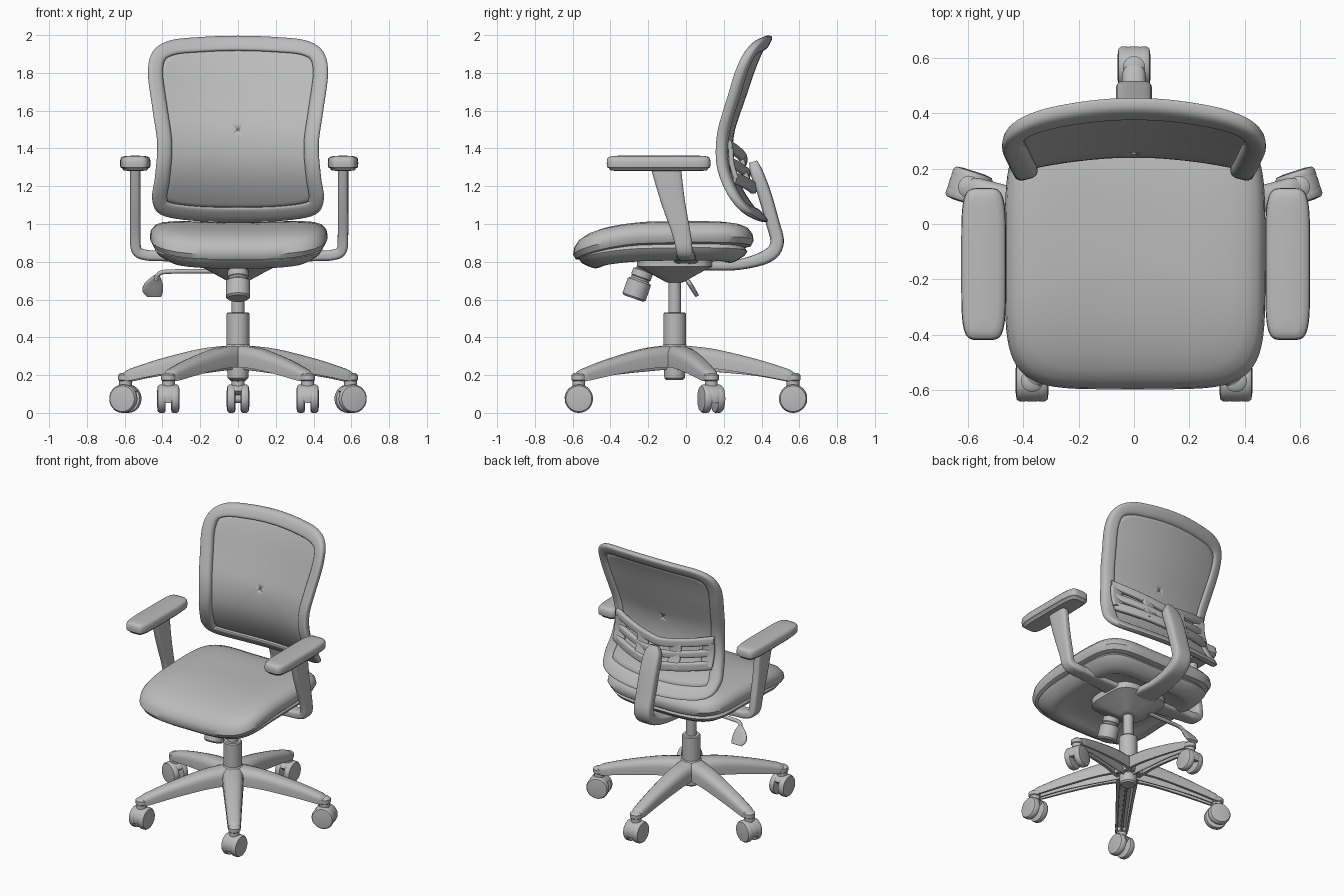
import bpy, bmesh, math
from mathutils import Vector, Matrix

cube = bpy.data.objects.get("Cube")
if cube:
    bpy.data.objects.remove(cube)

grey = bpy.data.materials.new("chair grey")
grey.use_nodes = True
grey.diffuse_color = (0.5, 0.5, 0.5, 1)
grey.node_tree.nodes["Principled BSDF"].inputs["Base Color"].default_value = (0.5, 0.5, 0.5, 1)


def loft(name, rings, caps=True, loop=False):
    """Skin closed rings of points into one smooth mesh."""
    bm = bmesh.new()
    rows = [[bm.verts.new(p) for p in ring] for ring in rings]
    pairs = list(zip(rows, rows[1:])) + ([(rows[-1], rows[0])] if loop else [])
    for a, b in pairs:
        for i in range(len(a)):
            j = (i + 1) % len(a)
            bm.faces.new((a[i], a[j], b[j], b[i]))
    if caps and not loop:
        bm.faces.new(rows[0])
        bm.faces.new(rows[-1])
    bmesh.ops.recalc_face_normals(bm, faces=bm.faces)
    me = bpy.data.meshes.new(name)
    bm.to_mesh(me)
    bm.free()
    me.materials.append(grey)
    ob = bpy.data.objects.new(name, me)
    bpy.context.collection.objects.link(ob)
    return ob


def spline(pts, steps=6, closed=False):
    """Catmull-Rom through points of any dimension."""
    n, out = len(pts), []
    for i in range(n if closed else n - 1):
        idx = [(i + k) % n if closed else min(max(i + k, 0), n - 1) for k in (-1, 0, 1, 2)]
        a, b, c, d = (pts[k] for k in idx)
        for s in range(steps):
            t = s / steps
            out.append([(2*q + (r-p)*t + (2*p-5*q+4*r-w)*t*t + (3*q-p-3*r+w)*t**3) / 2
                        for p, q, r, w in zip(a, b, c, d)])
    return out if closed else out + [list(pts[-1])]


def oval(power=4, count=20):
    """Unit superellipse."""
    out = []
    for i in range(count):
        a = math.tau * (i + 0.5) / count
        c, s = math.cos(a), math.sin(a)
        out.append((math.copysign(abs(c) ** (2 / power), c), math.copysign(abs(s) ** (2 / power), s)))
    return out


def sweep(name, path, side, section=None, steps=6):
    """Path rows are x, y, z, half width along side, half thickness."""
    rows = spline(path, steps)
    side, rings = Vector(side).normalized(), []
    for i, row in enumerate(rows):
        tangent = Vector(rows[min(i + 1, len(rows) - 1)][:3]) - Vector(rows[max(i - 1, 0)][:3])
        up = tangent.cross(side).normalized()
        rings.append([Vector(row[:3]) + side * a * row[3] + up * b * row[4] for a, b in section or oval()])
    return loft(name, rings)


def lathe(name, profile, centre, axis=(0, 0, 1), count=32):
    """Profile rows are radius, distance along axis."""
    m = Matrix.Translation(centre) @ Vector(axis).to_track_quat('Z', 'Y').to_matrix().to_4x4()
    return loft(name, [[m @ Vector((r * a, r * b, h)) for a, b in oval(2, count)] for r, h in profile])


def cushion(name, centre, half, layers, power=5, warp=lambda x, y: 0):
    """Stacked rounded outlines; layers are inset, z."""
    rings = []
    for inset, z in layers:
        ring = []
        for a, b in oval(power, 72):
            x, y = centre[0] + a * (half[0] - inset), centre[1] + b * (half[1] - inset)
            ring.append((x, y, z + warp(x, y)))
        rings.append(ring)
    return loft(name, rings)


# Star base: five channelled legs with twin-wheel casters
CY = -0.06
channel = [(-1, -1), (-1, .1), (-.9, .55), (-.65, .87), (-.3, 1), (.3, 1), (.65, .87), (.9, .55), (1, .1),
           (1, -1), (.7, -1), (.6, .2), (-.6, .2), (-.7, -1)]
for k in range(5):
    ang = math.radians(90 + 72 * k)
    d = Vector((math.cos(ang), math.sin(ang), 0))
    s = Vector((-d.y, d.x, 0))
    hub = Vector((0, CY, 0))

    def along(r, z):
        return tuple(hub + d * r + Vector((0, 0, z)))
    sweep("base_leg", [along(.03, .3) + (.072, .058), along(.2, .287) + (.064, .052),
                       along(.42, .245) + (.052, .042), along(.57, .208) + (.044, .033),
                       along(.61, .196) + (.04, .028), along(.655, .178) + (.025, .014)], s, channel)
    sweep("leg_rib", [along(.04, .27) + (.008, .04), along(.4, .23) + (.008, .03),
                      along(.6, .185) + (.008, .02)], s)
    hubp = Vector(along(.627, 0))
    lathe("caster_stem", [(.034, .1), (.034, .17), (.04, .175), (.04, .2), (.025, .212)], hubp)
    roll = d if abs(d.y) < .5 else Vector((0, math.copysign(1, d.y), 0))
    axle = Vector((-roll.y, roll.x, 0))
    wheel = hubp + Vector((0, 0, .075))
    for sign in (-1, 1):
        lathe("caster_wheel", [(.06, .014), (.073, .018), (.075, .026), (.075, .046), (.068, .056),
                               (.04, .06)], wheel, axle * sign)
    lathe("caster_axle", [(.022, -.03), (.022, .03)], wheel, axle)
    hood = []
    for deg, wide in ((-20, .02), (15, .03), (50, .042), (85, .042), (120, .03), (150, .02)):
        a = math.radians(deg)
        hood.append(tuple(wheel + (roll * math.cos(a) + Vector((0, 0, math.sin(a)))) * .06) + (wide, .016))
    sweep("caster_hood", hood, axle)

# Central column
lathe("base_hub", [(.045, .175), (.055, .185), (.058, .24), (.085, .26), (.085, .33), (.06, .362)], (0, CY, 0))
lathe("column_sleeve", [(.06, .34), (.06, .525), (.054, .532)], (0, CY, 0))
lathe("gas_rod", [(.034, .52), (.034, .72)], (0, CY, 0))

# Tilt mechanism with tension knob and lever
cushion("tilt_mechanism", (0, CY), (.2, .2), [(.16, .69), (.14, .7), (.04, .755), (0, .775), (0, .83)], 4)
lathe("tension_knob", [(.04, -.03), (.04, .03), (.055, .035), (.055, .07), (.05, .075), (.05, .085), (.065, .095),
                       (.065, .18), (.055, .19)], (0, -.215, .785), (0, -.33, -.94))
sweep("lever_rod", [(.1, -.02, .75, .014, .012), (-.1, -.02, .75, .014, .012), (-.36, -.02, .748, .014, .012),
                    (-.42, -.015, .735, .014, .012), (-.435, 0, .7, .014, .012)], (0, 1, 0), oval(2, 12))
sweep("lever_paddle", [(-.43, -.01, .725, .015, .01), (-.445, .015, .69, .045, .012),
                       (-.452, .04, .65, .055, .012), (-.445, .06, .618, .04, .01)], (1, 0, 0), oval(3))


# Seat: hollow lower pan and cushion with a waterfall front
def dip(x, y, drop=.075):
    return .025 * (x / .47) ** 2 - .01 - drop * max(0, (-y - .1) / .5) ** 2


cushion("seat_pan", (.004, -.12), (.47, .47),
        [(.42, .825), (.25, .825), (.17, .822), (.14, .805), (.11, .802), (.08, .815), (.04, .84), (.025, .862),
         (.04, .885), (.3, .885)], warp=lambda x, y: dip(x, y, .05))
cushion("seat_cushion", (.004, -.12), (.471, .478),
        [(.44, .885), (.2, .885), (.05, .88), (.015, .89), (0, .92), (.006, .955), (.03, .985), (.07, 1.002),
         (.13, 1.012), (.2, 1.017), (.28, 1.019), (.36, 1.019), (.44, 1.019)], warp=dip)

# Armrests
for m in (-1, 1):
    ax = m * .55 + .006
    sweep("arm_bracket", [(m * .12, .0, .81, .07, .026), (m * .4, 0, .83, .05, .027), (ax - m * .06, 0, .835, .046, .028),
                          (ax - m * .008, -.008, .86, .044, .028), (ax, -.025, .95, .05, .028),
                          (ax, -.07, 1.12, .065, .028), (ax, -.105, 1.29, .08, .028)], (0, 1, 0))
    cushion("arm_pad", (ax, -.145), (.081, .275),
            [(.07, 1.28), (.02, 1.283), (.012, 1.295), (.002, 1.3), (0, 1.32), (.002, 1.345), (.01, 1.355),
             (.03, 1.36), (.07, 1.362)], 5)

# Backrest: one bent surface carries the frame, mesh panel and lumbar bars
profile = spline([(1.0, .425), (1.1, .342), (1.2, .28), (1.3, .243), (1.4, .235), (1.5, .248),
                  (1.6, .28), (1.7, .315), (1.8, .348), (1.9, .388), (2.0, .438)])


def bend(x, z, off=0):
    z = min(max(z, 1.0), 1.9999)
    for (z0, y0), (z1, y1) in zip(profile, profile[1:]):
        if z <= z1:
            return y0 + (y1 - y0) * (z - z0) / (z1 - z0) - .065 * (x / .47) ** 2 + off


half = [(.2, 1.99), (.36, 1.972), (.45, 1.915), (.477, 1.8), (.452, 1.6), (.428, 1.42), (.44, 1.25),
        (.455, 1.13), (.41, 1.05), (.25, 1.018)]
outline = spline([(0, 1.997)] + half + [(0, 1.01)] + [(-x, z) for x, z in reversed(half)], 5, True)
rings, inner = [], []
for i, (x, z) in enumerate(outline):
    (xa, za), (xb, zb) = outline[i - 1], outline[(i + 1) % len(outline)]
    t = Vector((xb - xa, zb - za)).normalized()
    nx, nz = t.y, -t.x
    ring = []
    for a, b in oval(3, 20):
        px, pz = x + nx * (.04 + a * .04), z + nz * (.04 + a * .04)
        ring.append((px, bend(px, pz, b * .03), pz))
    rings.append(ring)
    inner.append((x + nx * .06, z + nz * .06))
loft("back_frame", rings, loop=True)

panel_rings = []
for f in (1, .92, .8, .65, .5, .35, .2, .08, .002):
    pts = [(x * f, 1.5 + (z - 1.5) * f) for x, z in inner]
    panel_rings.append([(x, bend(x, z, .004), z) for x, z in pts])
panel = loft("mesh_panel", panel_rings, caps=False)
panel.modifiers.new("thickness", 'SOLIDIFY').thickness = .008


def lumbar_off(x):
    return .03 + .04 * (1 - (x / .4) ** 2)


def lumbar_bar(name, ends, height):
    path = []
    for i in range(9):
        x = (i - 4) * .096
        z = ends[1] + (ends[0] - ends[1]) * abs(x / .4) ** 1.3
        path.append((x, bend(x, z, lumbar_off(x)), z, height, .018))
    sweep(name, path, (0, 0, 1), steps=3)


lumbar_bar("upper_lumbar_bar", (1.42, 1.34), .028)
lumbar_bar("middle_lumbar_bar", (1.335, 1.265), .024)
lumbar_bar("lower_lumbar_bar", (1.25, 1.19), .03)
for m in (-1, 1):
    for x, z in ((.13, 1.28), (.35, 1.32)):
        sweep("lumbar_link", [(m * x, bend(x, z + h, lumbar_off(x)), z + h, .045, .014)
                              for h in (-.08, 0, .08)], (1, 0, 0))

# Spine joining the seat mechanism to the backrest
sweep("back_spine", [(0, -.1, .785, .1, .025), (0, .1, .78, .085, .026), (0, .28, .785, .07, .028),
                     (0, .43, .83, .065, .036), (0, .482, .9, .065, .036), (0, .455, 1.02, .065, .036),
                     (0, .415, 1.16, .065, .036), (0, .375, 1.27, .06, .034), (0, .355, 1.33, .03, .022)], (1, 0, 0))

# Smooth shading with crisp edges
bpy.ops.object.select_all(action='DESELECT')
for ob in bpy.context.scene.objects:
    if ob.type == 'MESH' and grey.name in ob.data.materials:
        ob.select_set(True)
        bpy.context.view_layer.objects.active = ob
bpy.ops.object.shade_smooth_by_angle(angle=math.radians(40))
